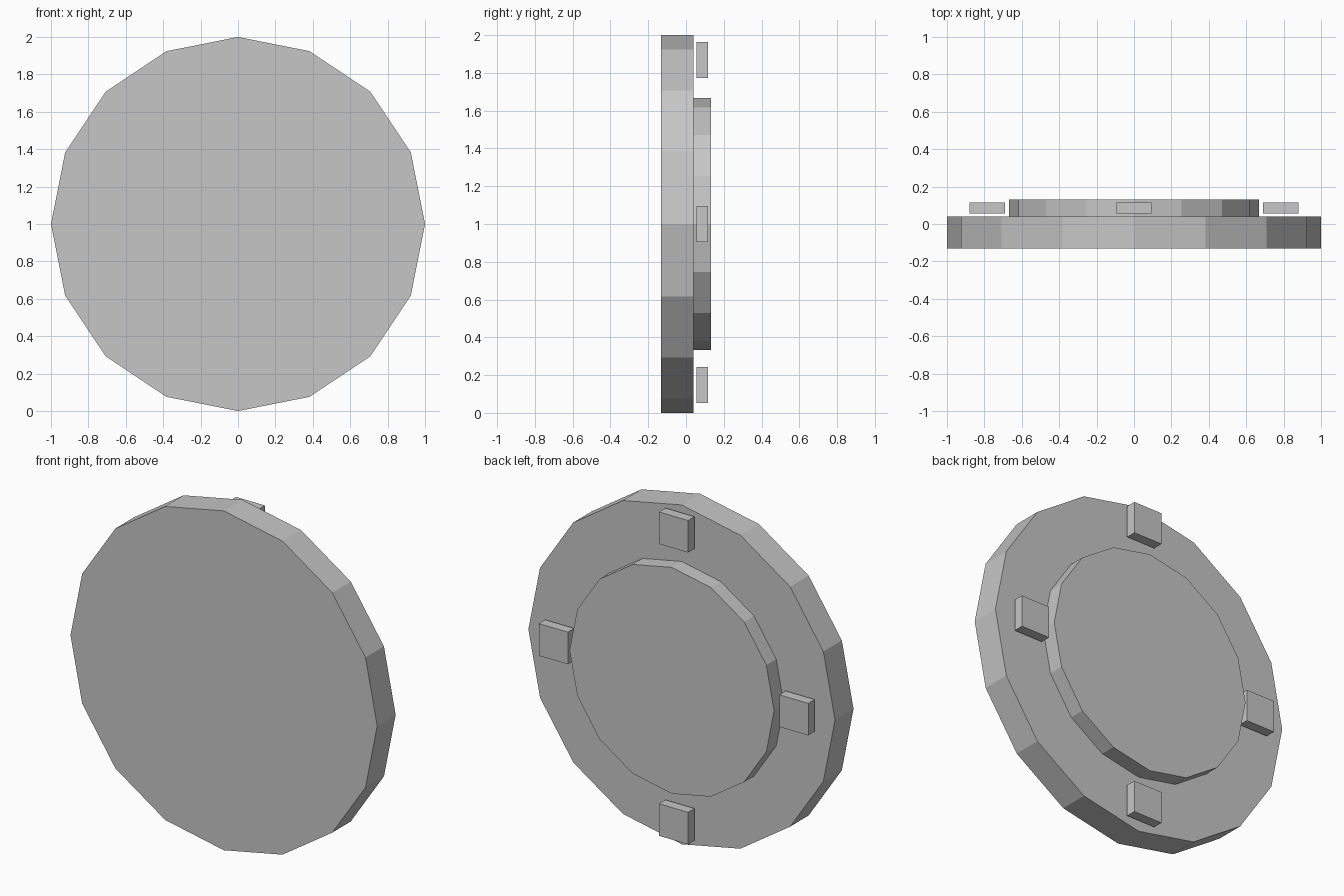
import bpy
import math

if "Cube" in bpy.data.objects:
    bpy.data.objects.remove(bpy.data.objects["Cube"])

gray = bpy.data.materials.new("light gray")
gray.diffuse_color = (0.565, 0.565, 0.565, 1)
gray.use_nodes = True
gray.node_tree.nodes["Principled BSDF"].inputs["Base Color"].default_value = gray.diffuse_color


def finish(name):
    obj = bpy.context.object
    obj.name = name
    obj.data.materials.append(gray)
    bpy.ops.object.transform_apply(location=False, rotation=True, scale=True)


def disc(name, radius, y0, y1):
    # sixteen-sided flat disc with its axis along y
    bpy.ops.mesh.primitive_cylinder_add(
        vertices=16, radius=radius, depth=y1 - y0,
        location=(0, (y0 + y1) / 2, 1), rotation=(math.pi / 2, 0, 0))
    finish(name)


# Front plate and raised back plate
disc("front_disc", 1.0, -0.132, 0.04)
disc("back_disc", 0.667, 0.04, 0.132)

# Four small blocks around the back
for name, x, z in (("top_block", 0, 0.868), ("bottom_block", 0, -0.852),
                   ("left_block", -0.784, 0), ("right_block", 0.784, 0)):
    bpy.ops.mesh.primitive_cube_add(size=1, location=(x, 0.086, 1 + z))
    bpy.context.object.scale = (0.189, 0.06, 0.189)
    finish(name)
